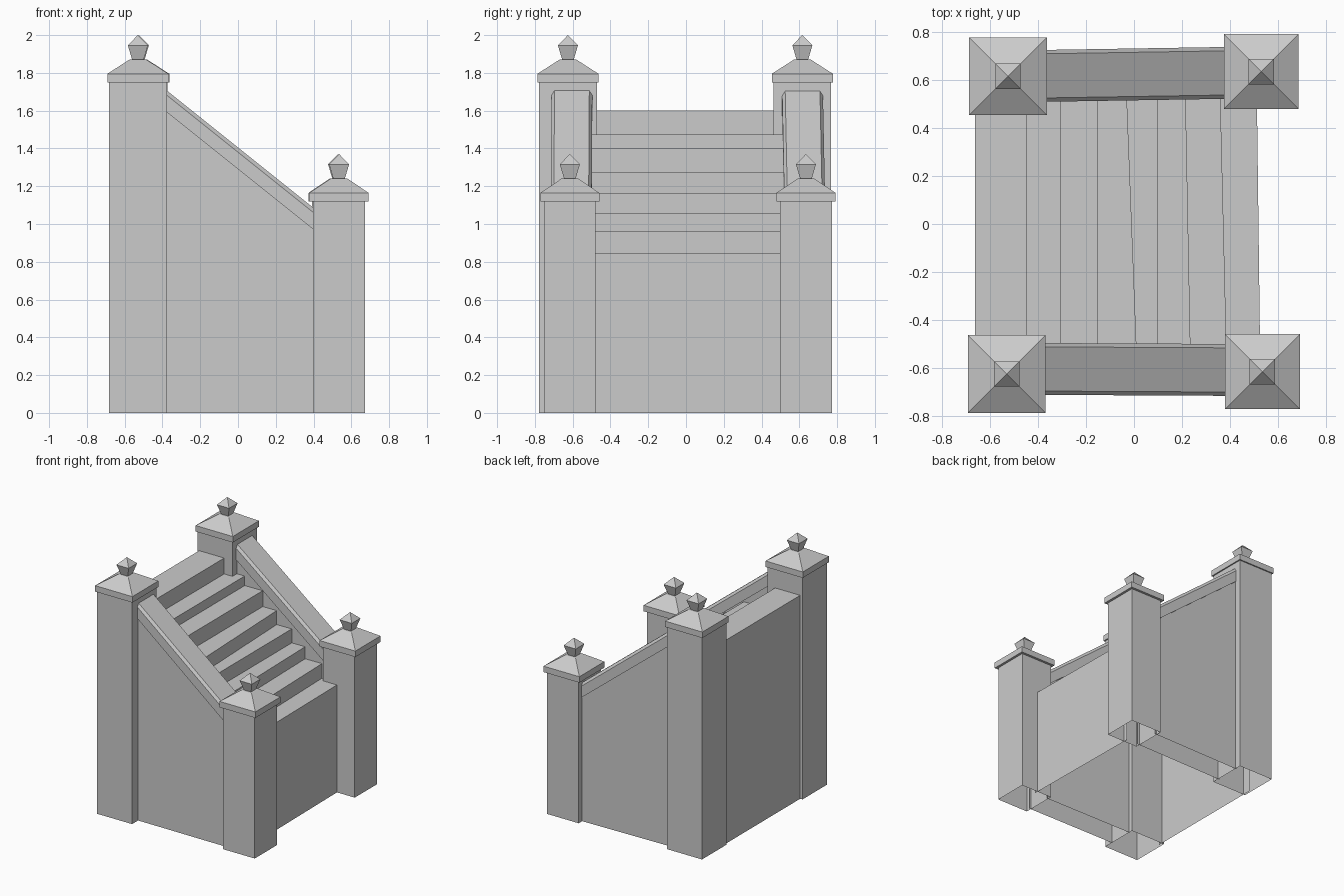
import bpy, bmesh

if "Cube" in bpy.data.objects:
    bpy.data.objects.remove(bpy.data.objects["Cube"])


def make_object(name, bm):
    mesh = bpy.data.meshes.new(name)
    bm.to_mesh(mesh)
    bm.free()
    ob = bpy.data.objects.new(name, mesh)
    bpy.context.collection.objects.link(ob)
    return ob


def loft(name, rings, closed=True):
    """Flat-faced form through a list of equal-length point rings."""
    bm = bmesh.new()
    loops = [[bm.verts.new(p) for p in ring] for ring in rings]
    n = len(loops[0])
    for a, b in zip(loops, loops[1:]):
        for i in range(n):
            j = (i + 1) % n
            bm.faces.new((a[i], a[j], b[j], b[i]))
    if closed:
        bm.faces.new(loops[0][::-1])
        bm.faces.new(loops[-1])
    bmesh.ops.recalc_face_normals(bm, faces=bm.faces)
    return make_object(name, bm)


def square_stack(name, cx, cy, levels, closed=True):
    """Square-section form; levels are (half width, z)."""
    return loft(name, [[(cx + sx * h, cy + sy * h, z)
                        for sx, sy in ((-1, -1), (1, -1), (1, 1), (-1, 1))]
                       for h, z in levels], closed)


# Hollow posts with caps and pointed finials: centre, half width, cap half width, cap base
POSTS = [
    ("tall_front", -0.53, -0.625, 0.153, 0.162, 1.748),
    ("tall_back", -0.525, 0.616, 0.152, 0.162, 1.748),
    ("short_front", 0.535, -0.615, 0.137, 0.156, 1.118),
    ("short_back", 0.53, 0.635, 0.137, 0.156, 1.118),
]
for tag, cx, cy, half, cap, z in POSTS:
    square_stack("post_" + tag, cx, cy, [(half, 0), (half, z + 0.005)], closed=False)
    square_stack("cap_" + tag, cx, cy,
                 [(cap, z), (cap, z + 0.047), (0.045, z + 0.122)])
    square_stack("finial_" + tag, cx, cy,
                 [(0.029, z + 0.117), (0.053, z + 0.198), (0.0005, z + 0.252)])

# Hollow side walls and sloping chamfered rails: centre y at the tall and short ends
X0, X1 = -0.385, 0.41
SLOPE = (1.085 - 1.705) / (0.40 + 0.375)

for tag, ya, yb in (("front", -0.604, -0.608), ("back", 0.617, 0.63)):
    wall, rail = [], []
    for x, y in ((X0, ya), (X1, yb)):
        t = 1.705 + SLOPE * (x + 0.375)
        wall.append([(x, y + s * 0.099, z) for s in (-1, 1)
                     for z in (0, t - 0.115)])
        rail.append([(x, y + dy, t + dz) for dy, dz in
                     ((-0.108, -0.115), (0.108, -0.115), (0.108, -0.025),
                      (0.092, 0), (-0.092, 0), (-0.108, -0.025))])
    loft("rail_" + tag, rail)
    bm = bmesh.new()
    a, b = [[bm.verts.new(p) for p in ring] for ring in wall]
    bm.faces.new((a[0], b[0], b[1], a[1]))  # side towards -y
    bm.faces.new((a[2], a[3], b[3], b[2]))  # side towards +y
    make_object("wall_" + tag, bm)

# Stair shell, open underneath: nosing x at the front and back sides, tread height
STEPS = [(-0.445, -0.445, 1.60), (-0.305, -0.305, 1.475), (-0.15, -0.15, 1.40),
         (0.01, -0.03, 1.275), (0.10, 0.10, 1.165), (0.235, 0.215, 1.055),
         (0.385, 0.36, 0.96), (0.525, 0.512, 0.845)]
path = [(-0.663, -0.663, 0), (-0.663, -0.663, STEPS[0][2])]
for i, (xf, xb, z) in enumerate(STEPS):
    path.append((xf, xb, z))
    path.append((xf, xb, STEPS[i + 1][2] if i + 1 < len(STEPS) else 0))
bm = bmesh.new()
pairs = [(bm.verts.new((xf, -0.505, z)), bm.verts.new((xb, 0.53, z)))
         for xf, xb, z in path]
for (a, b), (c, d) in zip(pairs, pairs[1:]):
    bm.faces.new((a, c, d, b))
make_object("stairs", bm)
